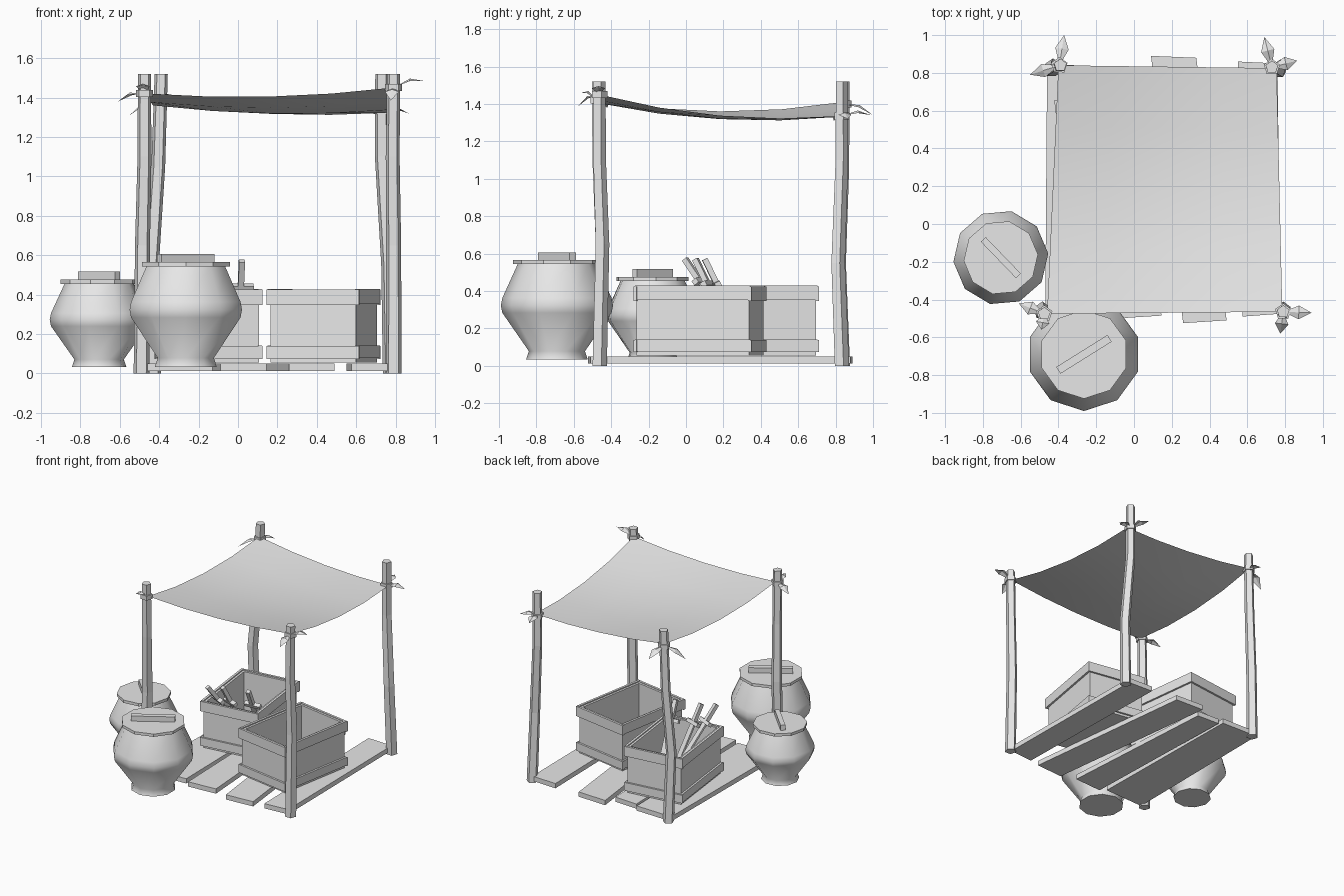
import bpy, bmesh, math
from mathutils import Vector, Matrix

if "Cube" in bpy.data.objects:
    bpy.data.objects.remove(bpy.data.objects["Cube"])

grey = bpy.data.materials.new("plain_grey")
grey.use_nodes = True
grey.diffuse_color = (0.8, 0.8, 0.8, 1)
grey.node_tree.nodes["Principled BSDF"].inputs["Base Color"].default_value = (0.8, 0.8, 0.8, 1)


def finish(name, bm, smooth=None, closed=True):
    """Turn a bmesh into a named object with the shared material."""
    if closed:
        bmesh.ops.recalc_face_normals(bm, faces=bm.faces)
    mesh = bpy.data.meshes.new(name)
    bm.to_mesh(mesh)
    bm.free()
    mesh.materials.append(grey)
    obj = bpy.data.objects.new(name, mesh)
    bpy.context.collection.objects.link(obj)
    if smooth:
        bpy.ops.object.select_all(action="DESELECT")
        obj.select_set(True)
        bpy.context.view_layer.objects.active = obj
        bpy.ops.object.shade_smooth_by_angle(angle=math.radians(smooth))
    return obj


def add_box(bm, centre, size, turn=Matrix()):
    place = Matrix.Translation(centre) @ turn @ Matrix.Diagonal((*size, 1))
    return bmesh.ops.create_cube(bm, size=1, matrix=place)["verts"]


def loft(bm, rings):
    """Skin a list of vertex rings and cap both ends."""
    n = len(rings[0])
    rings = [[bm.verts.new(p) for p in ring] for ring in rings]
    for a, b in zip(rings, rings[1:]):
        for i in range(n):
            j = (i + 1) % n
            bm.faces.new((a[i], a[j], b[j], b[i]))
    bm.faces.new(rings[0][::-1])
    bm.faces.new(rings[-1])


def ring(x, y, z, r, sides, start=0.0):
    return [(x + r * math.cos(start + math.tau * i / sides),
             y + r * math.sin(start + math.tau * i / sides), z) for i in range(sides)]


# Bent five-sided posts: (x, y, z) from base to top
posts = {
    "front_right": [(-.49, -.465, 0), (-.485, -.45, .65), (-.475, -.47, 1.1), (-.475, -.475, 1.52)],
    "front_left": [(.79, -.465, 0), (.79, -.45, .65), (.785, -.465, 1.1), (.79, -.465, 1.52)],
    "back_right": [(-.43, .835, 0), (-.44, .815, .55), (-.405, .835, 1.05), (-.39, .84, 1.52)],
    "back_left": [(.775, .83, 0), (.765, .81, .55), (.73, .83, 1.1), (.73, .83, 1.52)],
}
for name, path in posts.items():
    bm = bmesh.new()
    loft(bm, [ring(*p, r, 5, .3) for p, r in zip(path, (.042, .04, .037, .035))])
    finish(name + "_post", bm)

# Sagging cloth canopy, one height per corner
corners = [Vector(c) for c in ((-.46, -.475, 1.42), (.785, -.465, 1.45),
                               (-.4, .84, 1.41), (.755, .825, 1.335))]
bm = bmesh.new()
N = 4
grid = []
for j in range(N + 1):
    for i in range(N + 1):
        u, v = i / N, j / N
        p = corners[0].lerp(corners[1], u).lerp(corners[2].lerp(corners[3], u), v)
        p.z -= .12 * u * (1 - u) + .22 * v * (1 - v)
        grid.append(bm.verts.new(p))
for j in range(N):
    for i in range(N):
        k = j * (N + 1) + i
        bm.faces.new((grid[k], grid[k + 1], grid[k + N + 2], grid[k + N + 1]))
finish("canopy", bm, 60, closed=False)


# Knotted cloth ends: a band round each post and two pointed tails
def tail(bm, root, tip):
    root, tip = Vector(root), Vector(tip)
    side = (tip - root).cross(Vector((0, 0, 1))).normalized() * .036
    mid = root.lerp(tip, .55) + Vector((0, 0, .015))
    a, b, c, d = [bm.verts.new(p) for p in (root, mid + side, tip, mid - side)]
    m = bm.verts.new(mid + Vector((0, 0, .012)))
    for f in ((a, m, b), (b, m, c), (c, m, d), (d, m, a)):
        bm.faces.new(f)


ties = {
    "front_right": ((-.475, -.475, 1.42), (-.61, -.42, 1.38), (-.49, -.56, 1.46)),
    "front_left": ((.79, -.465, 1.45), (.94, -.47, 1.485), (.775, -.58, 1.385)),
    "back_right": ((-.395, .84, 1.4), (-.37, 1, 1.34), (-.55, .79, 1.31)),
    "back_left": ((.73, .83, 1.335), (.69, .99, 1.34), (.865, .865, 1.32)),
}
for name, (root, *tips) in ties.items():
    bm = bmesh.new()
    x, y, z = root
    loft(bm, [ring(x, y, z + h, .045, 5, .3) for h in (-.018, .018)])
    for tip in tips:
        tail(bm, root, tip)
    finish(name + "_tie", bm)

# Floor planks: x range at the front, x range at the back, front y, back y
planks = [
    ((.575, .775), (.55, .76), -.49, .86),
    ((.26, .49), (.09, .33), -.525, .89),
    ((-.09, .145), (-.13, .06), -.5, .81),
    ((-.47, -.13), (-.46, -.15), -.48, .845),
]
for n, ((f0, f1), (b0, b1), yf, yb) in enumerate(planks):
    bm = bmesh.new()
    outline = ((f0, yf), (f1, yf + .015), (b1, yb - .01), (b0, yb))
    loft(bm, [[(x, y, z) for x, y in outline] for z in (.012, .05)])
    finish(f"floor_plank_{n + 1}", bm)


# Open crates with overlapping battens round the top and bottom
def crate(name, x, y, degrees, w=.44, d=.61, low=.055, high=.42, wall=.028):
    bm = bmesh.new()
    add_box(bm, (0, 0, (low + high) / 2), (w, d, high - low))
    top = max(bm.faces, key=lambda f: f.calc_center_median().z)
    bmesh.ops.inset_region(bm, faces=[top], thickness=wall)
    floor = bmesh.ops.extrude_face_region(bm, geom=[top])["geom"]
    bmesh.ops.delete(bm, geom=[top], context="FACES")
    bmesh.ops.translate(bm, vec=(0, 0, low + .03 - high),
                        verts=[v for v in floor if isinstance(v, bmesh.types.BMVert)])
    for z, tall in ((.105, .065), (.386, .078)):
        for s in (-1, 1):
            add_box(bm, (0, s * (d / 2 + .006), z), (w + .035, .018, tall))
            add_box(bm, (s * (w / 2 + .006), 0, z + .004), (.018, d + .015, tall))
    obj = finish(name, bm)
    obj.location = (x, y, 0)
    obj.rotation_euler.z = math.radians(degrees)


crate("front_crate", .435, .075, -10)
crate("back_crate", -.15, .365, 7)

# Swords leaning in the back crate: pommel end to blade tip
swords = [((-.265, -.005, .57), (-.13, .28, .15)),
          ((-.17, .05, .57), (-.09, .27, .12)),
          ((.02, .1, .57), (0, .32, .12))]
for n, (top, tip) in enumerate(swords):
    top, tip = Vector(top), Vector(tip)
    axis = tip - top
    turn = axis.to_track_quat("Z", "Y").to_matrix().to_4x4()
    bm = bmesh.new()
    add_box(bm, (0, 0, .075), (.03, .03, .15))
    add_box(bm, (0, 0, .15), (.13, .032, .028))
    add_box(bm, (0, 0, (axis.length + .15) / 2), (.045, .014, axis.length - .15))
    bm.transform(Matrix.Translation(top) @ turn)
    finish(f"sword_{n + 1}", bm)


# Ten-sided lidded jars: profile of (radius, height)
jar_profile = [(.165, 0), (.15, .045), (.292, .25), (.3, .29), (.292, .33), (.21, .51)]


def jar(name, x, y, scale, tall, start, handle_angle):
    base, start = .033, math.radians(start)
    bm = bmesh.new()
    loft(bm, [ring(x, y, base + h * tall, r * scale, 10, start) for r, h in jar_profile])
    finish(name + "_body", bm, 65)
    rim = base + .51 * tall
    bm = bmesh.new()
    loft(bm, [ring(x, y, z, .235 * scale, 10, start) for z in (rim, rim + .022)])
    finish(name + "_lid", bm)
    bm = bmesh.new()
    add_box(bm, (x, y, rim + .042), (.32 * scale, .042 * scale, .042),
            Matrix.Rotation(math.radians(handle_angle), 4, "Z"))
    finish(name + "_handle", bm)


jar("large_jar", -.265, -.69, 1, 1, 18, 32)
jar("small_jar", -.705, -.178, .84, .825, 5, -46)
